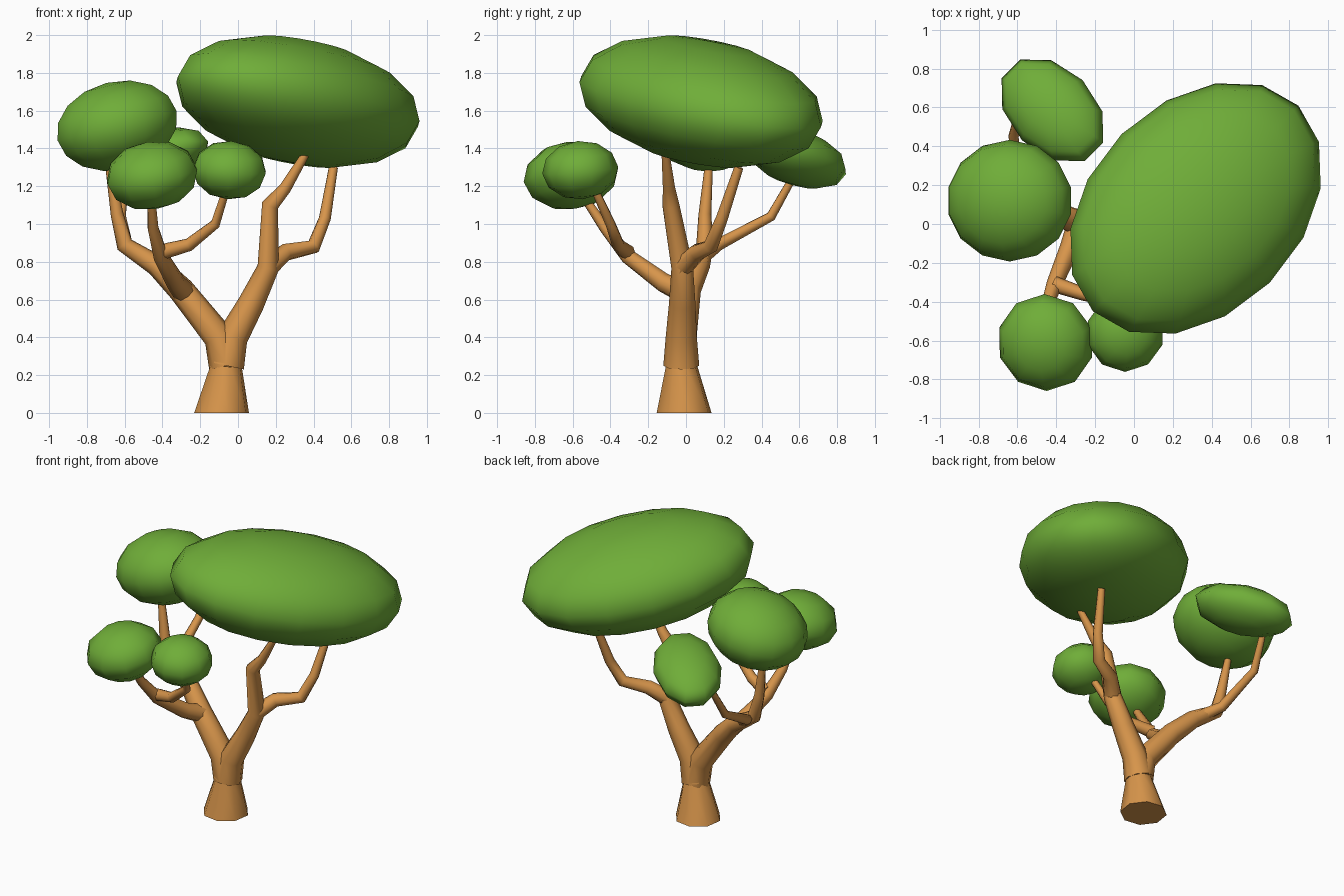
import bpy
from math import radians

if "Cube" in bpy.data.objects:
    bpy.data.objects.remove(bpy.data.objects["Cube"])


def material(name, color):
    m = bpy.data.materials.new(name)
    m.diffuse_color = color
    m.use_nodes = True
    m.node_tree.nodes["Principled BSDF"].inputs["Base Color"].default_value = m.diffuse_color
    return m


bark = material("bark", (0.68, 0.30, 0.07, 1))
leaf = material("leaf", (0.16, 0.42, 0.04, 1))


def limb(name, r_start, r_end, *points):
    """Eight-sided tube through the points, tapering evenly."""
    curve = bpy.data.curves.new(name, 'CURVE')
    curve.dimensions = '3D'
    curve.bevel_depth = 1
    curve.bevel_resolution = 2
    curve.use_fill_caps = True
    spline = curve.splines.new('POLY')
    last = len(points) - 1
    spline.points.add(last)
    for i, p in enumerate(points):
        spline.points[i].co = (*p, 1)
        spline.points[i].radius = r_start + (r_end - r_start) * i / last
    ob = bpy.data.objects.new(name, curve)
    bpy.context.collection.objects.link(ob)
    bpy.ops.object.select_all(action='DESELECT')
    ob.select_set(True)
    bpy.context.view_layer.objects.active = ob
    bpy.ops.object.convert(target='MESH')
    ob = bpy.context.object
    ob.data.materials.clear()
    ob.data.materials.append(bark)
    bpy.ops.object.shade_smooth_by_angle(angle=radians(60))
    return ob


def clump(name, centre, radii, tilt, sides=10, rings=6):
    """Faceted, tilted ellipsoid of leaves."""
    bpy.ops.mesh.primitive_uv_sphere_add(
        segments=sides, ring_count=rings, radius=1, location=centre,
        rotation=[radians(a) for a in tilt])
    ob = bpy.context.object
    ob.name = name
    ob.scale = radii
    ob.data.materials.append(leaf)
    bpy.ops.object.shade_smooth()


# Flared trunk, base flattened on the ground
fork = (-.062, -.025, .25)
trunk = limb("trunk", .15, .085, (-.087, -.01, 0), fork)
for v in trunk.data.vertices:
    if v.co.z < .1:
        v.co.z = 0

# Two main limbs rising from the fork
limb("right_limb", .095, .02, fork, (-.03, -.025, .4), (.07, -.02, .58),
     (.16, -.02, .77), (.17, -.08, 1.1), (.25, -.09, 1.19), (.37, -.11, 1.39))
limb("left_limb", .093, .022, fork, (-.1, -.025, .4), (-.3, .01, .65),
     (-.43, .07, .78), (-.6, .1, .89), (-.64, .1, 1.05), (-.68, .12, 1.3))

# Side branches
limb("right_back_branch", .055, .024, (.16, -.02, .77), (.25, .06, .85),
     (.4, .13, .88), (.46, .19, 1.03), (.505, .28, 1.3))
limb("left_back_branch", .042, .02, (-.5, .09, .83), (-.59, .17, .89),
     (-.62, .45, 1.04), (-.59, .58, 1.27))
limb("left_front_branch", .062, .02, (-.28, .01, .63), (-.33, -.12, .69),
     (-.41, -.31, .83), (-.45, -.43, .98), (-.46, -.56, 1.17))
limb("middle_front_branch", .042, .02, (-.41, -.31, .85), (-.26, -.36, .89),
     (-.12, -.4, 1.0), (-.05, -.5, 1.22))

# Foliage
clump("main_canopy", (.317, .08, 1.648), (.762, .54, .326), (0, 11, 45), 16, 8)
clump("left_canopy", (-.64, .12, 1.52), (.333, .313, .234), (0, -14, 0), 14, 8)
clump("left_front_canopy", (-.455, -.61, 1.257), (.252, .252, .18), (8, -9, 0))
clump("middle_front_canopy", (-.045, -.56, 1.285), (.202, .202, .155), (5, 4, 0))
clump("back_canopy", (-.42, .585, 1.35), (.33, .22, .142), (0, 16, 135))
